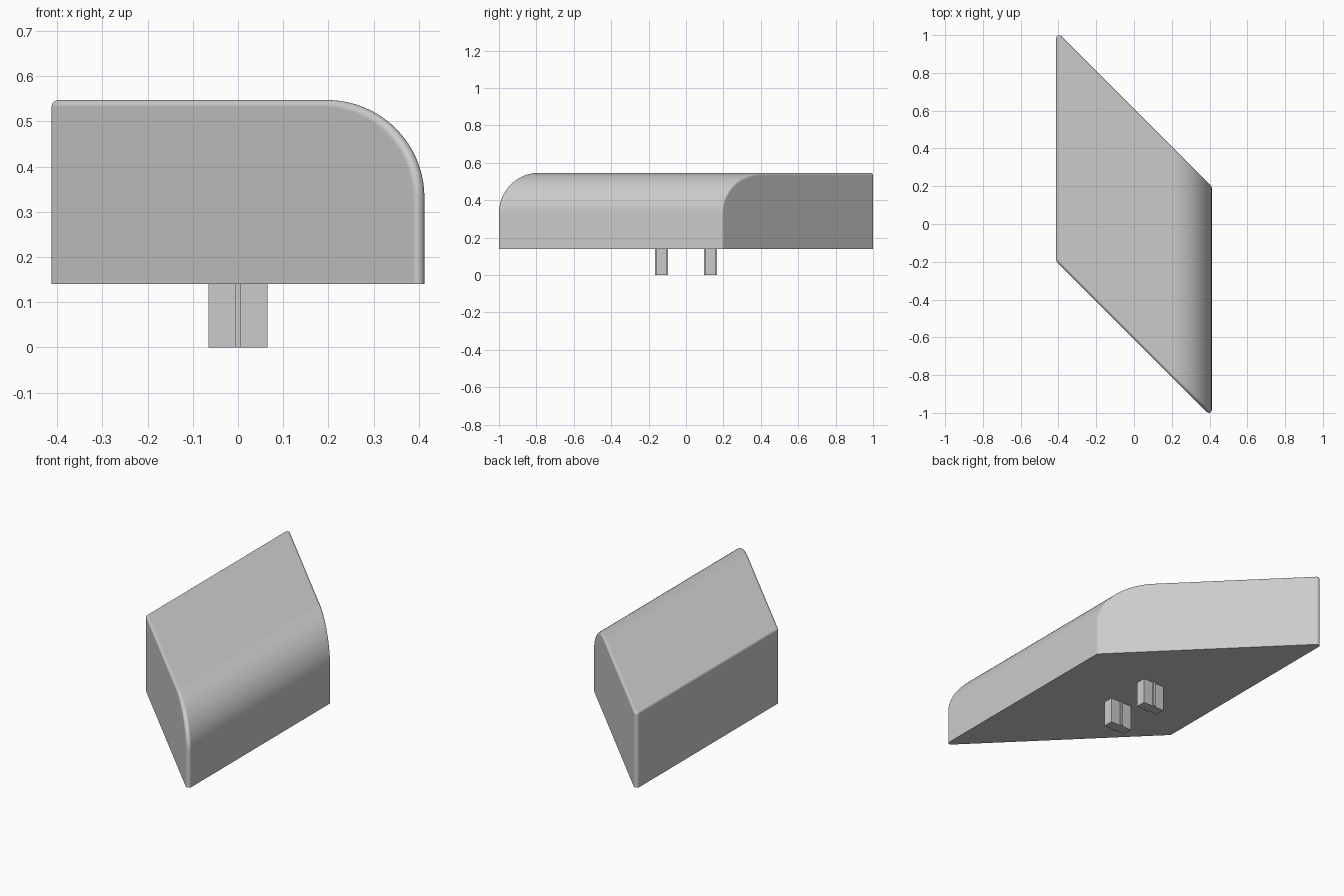
import bpy, bmesh, math
from mathutils import Vector

if "Cube" in bpy.data.objects:
    bpy.data.objects.remove(bpy.data.objects["Cube"])

HALF_W, BASE, TOP = 0.412, 0.14, 0.547   # cap half width, underside, top
BIG, FIL = 0.215, 0.015                  # large edge radius, small fillet radius
END = 0.609                              # slanted ends lie on x + y = +-END

grey = bpy.data.materials.new("light grey")
grey.diffuse_color = (0.6, 0.6, 0.6, 1)
grey.use_nodes = True
grey.node_tree.nodes["Principled BSDF"].inputs["Base Color"].default_value = grey.diffuse_color


def add_object(name, bm):
    bmesh.ops.recalc_face_normals(bm, faces=bm.faces)
    mesh = bpy.data.meshes.new(name)
    bm.to_mesh(mesh)
    bm.free()
    mesh.materials.append(grey)
    ob = bpy.data.objects.new(name, mesh)
    bpy.context.collection.objects.link(ob)
    return ob


def extrude_outline(name, outline, z0, z1):
    bm = bmesh.new()
    face = bm.faces.new([bm.verts.new((x, y, z0)) for x, y in outline])
    new = bmesh.ops.extrude_face_region(bm, geom=[face])["geom"]
    verts = [g for g in new if isinstance(g, bmesh.types.BMVert)]
    bmesh.ops.translate(bm, verts=verts, vec=(0, 0, z1 - z0))
    return add_object(name, bm)


# Cap profile: fillet centres with their outward directions
def corner(cx, cz, radius, a0, a1, steps):
    out = []
    for i in range(steps + 1):
        a = math.radians(a0 + (a1 - a0) * i / steps)
        n = Vector((math.cos(a), 0, math.sin(a)))
        out.append((Vector((cx, 0, cz)) + n * (radius - FIL), n))
    return out


profile = [(Vector((-HALF_W + FIL, 0, BASE)), Vector((-1, 0, 0)))]
profile += corner(-HALF_W + FIL, TOP - FIL, FIL, 180, 90, 6)
profile += corner(HALF_W - BIG, TOP - BIG, BIG, 90, 0, 32)
profile += [(Vector((HALF_W - FIL, 0, BASE)), Vector((1, 0, 0)))]

# Cap: rings roll the fillet from each slanted end onto the sides
bm = bmesh.new()
rings = []
STEPS = 8
for side in (-1, 1):
    end_dir = Vector((side, side, 0)).normalized()
    ts = [i / STEPS for i in range(STEPS + 1)]
    for t in (reversed(ts) if side < 0 else ts):
        ring = []
        for c, n in profile:
            ang = n.angle(end_dir)
            d = (n * math.sin((1 - t) * ang) + end_dir * math.sin(t * ang)) / math.sin(ang)
            y = side * (END - FIL * math.sqrt(2)) - c.x
            ring.append(bm.verts.new(Vector((c.x, y, c.z)) + d * FIL))
        rings.append(ring)
for a, b in zip(rings, rings[1:]):
    for i in range(len(profile) - 1):
        bm.faces.new((a[i], a[i + 1], b[i + 1], b[i]))
bm.faces.new(rings[0])
bm.faces.new(rings[-1])
bm.faces.new([r[0] for r in rings] + [r[-1] for r in reversed(rings)])
bmesh.ops.remove_doubles(bm, verts=bm.verts, dist=1e-5)
cap = add_object("cap", bm)
bpy.context.view_layer.objects.active = cap
cap.select_set(True)
bpy.ops.object.shade_smooth_by_angle(angle=math.radians(35))
weighted = cap.modifiers.new("flat panels", "WEIGHTED_NORMAL")
weighted.keep_sharp = True

# Two mounting legs, each with a slim rib on both long faces
L, D, RX, RY = 0.065, 0.027, 0.007, 0.035
half = [(L, -D), (L, D), (RX, D), (RX, RY), (-RX, RY), (-RX, D)]
outline = half + [(-L, D), (-L, -D), (-RX, -D), (-RX, -RY), (RX, -RY), (RX, -D)]
for name, y in (("front_leg", -0.13), ("back_leg", 0.13)):
    extrude_outline(name, [(px, py + y) for px, py in outline], 0.0, BASE)
